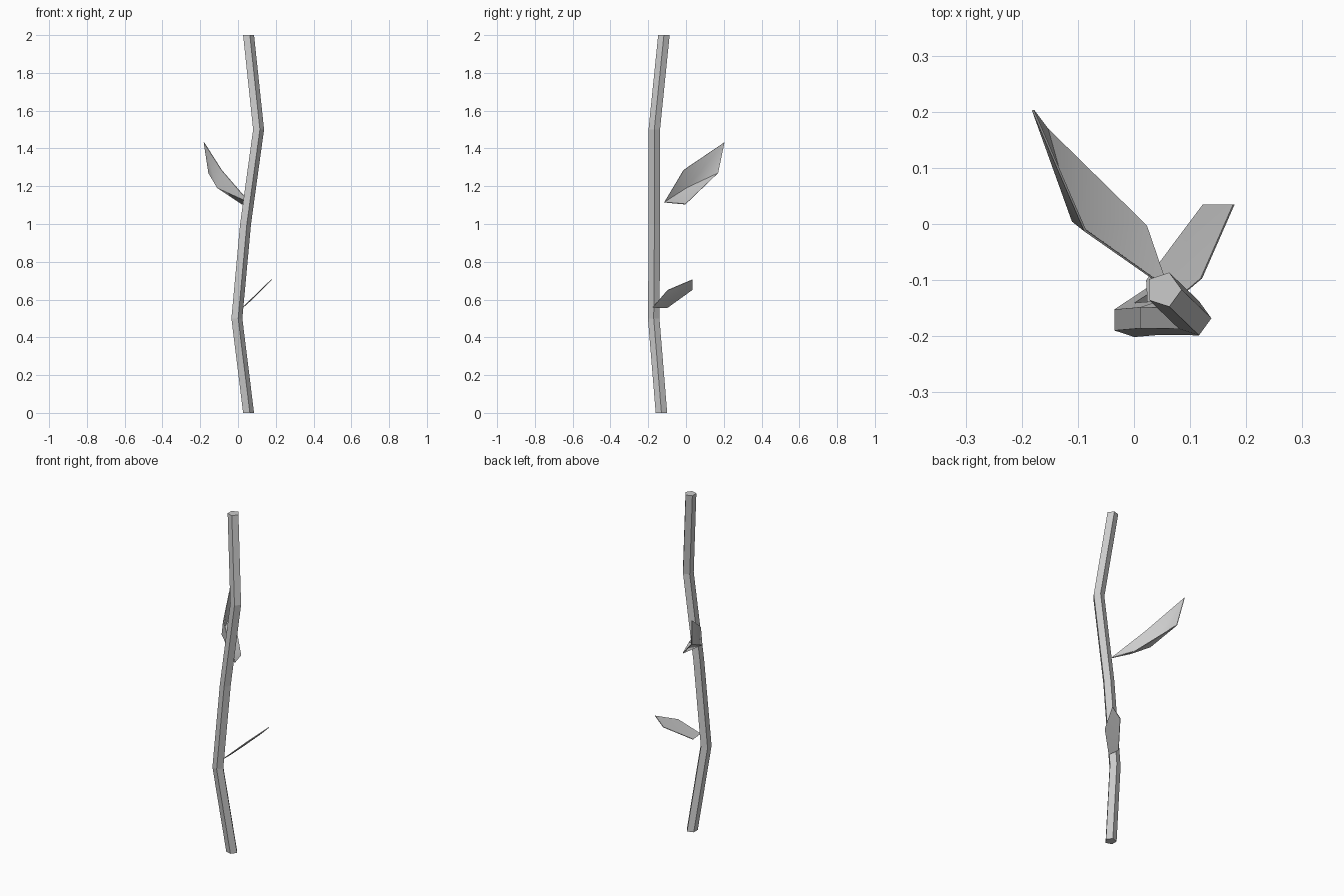
import bpy, math

if "Cube" in bpy.data.objects:
    bpy.data.objects.remove(bpy.data.objects["Cube"])


def make_object(name, verts, faces, smooth=False):
    mesh = bpy.data.meshes.new(name)
    mesh.from_pydata(verts, [], faces)
    mesh.polygons.foreach_set("use_smooth", [smooth] * len(mesh.polygons))
    obj = bpy.data.objects.new(name, mesh)
    bpy.context.collection.objects.link(obj)
    return obj


# Stem: pentagonal tube swept through horizontal rings
SIDES, RADIUS = 5, 0.032
path = [(0.053, -0.130, 0.0), (-0.009, -0.171, 0.5), (0.037, -0.167, 1.0),
        (0.106, -0.168, 1.5), (0.053, -0.117, 2.0)]
verts = [(x + RADIUS * math.cos(math.tau * k / SIDES),
          y + RADIUS * math.sin(math.tau * k / SIDES), z)
         for x, y, z in path for k in range(SIDES)]
faces = [(r * SIDES + k, r * SIDES + (k + 1) % SIDES,
          (r + 1) * SIDES + (k + 1) % SIDES, (r + 1) * SIDES + k)
         for r in range(len(path) - 1) for k in range(SIDES)]
last = (len(path) - 1) * SIDES
faces += [tuple(reversed(range(SIDES))), tuple(range(last, last + SIDES))]
make_object("stem", verts, faces)


# Leaves: five-point outline fanned around a bulged centre, with slight thickness
def leaf(name, base, low_side, low_tip, high_tip, high_side, centre):
    outline = [base, low_side, low_tip, high_tip, high_side]
    tris = [(5, i, (i + 1) % 5) for i in range(5)]
    obj = make_object(name, outline + [centre], tris, smooth=True)
    solid = obj.modifiers.new("thickness", 'SOLIDIFY')
    solid.thickness = 0.004
    solid.offset = 0
    bpy.context.view_layer.objects.active = obj
    obj.select_set(True)
    bpy.ops.object.modifier_apply(modifier=solid.name)
    bpy.ops.object.shade_smooth_by_angle(angle=math.radians(50))
    obj.select_set(False)


leaf("upper_leaf", (0.06, -0.115, 1.115), (0.022, -0.003, 1.105),
     (-0.155, 0.17, 1.27), (-0.18, 0.203, 1.432),
     (-0.087, -0.012, 1.286), (-0.109, 0.005, 1.192))
leaf("lower_leaf", (0.027, -0.175, 0.56), (0.023, -0.10, 0.556),
     (0.124, 0.035, 0.653), (0.178, 0.035, 0.706),
     (0.12, -0.097, 0.65), (0.079, -0.07, 0.606))
